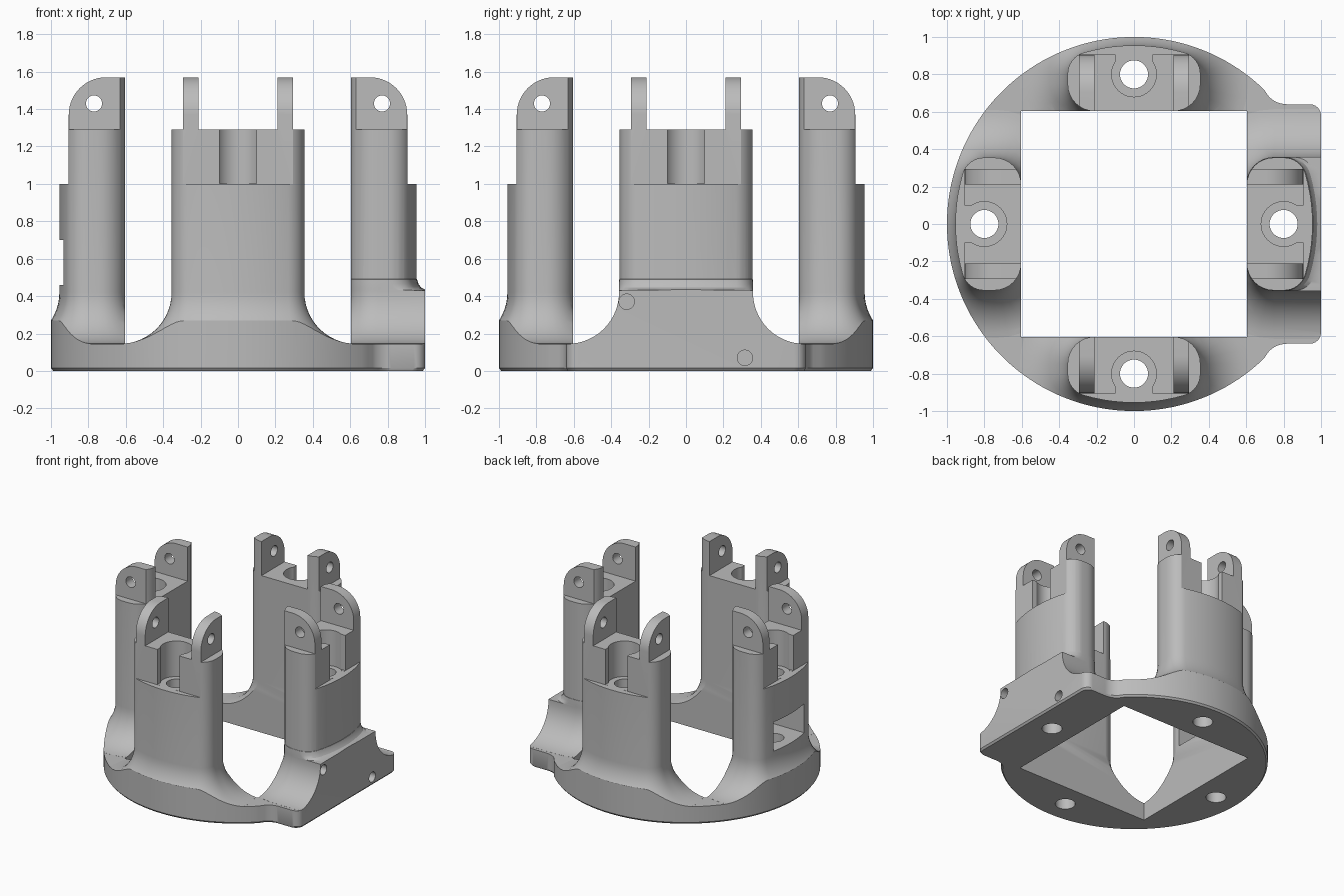
import bpy, bmesh
from math import sin, cos, radians, sqrt, asin, atan2, degrees, pi
from mathutils import Matrix

cube = bpy.data.objects.get("Cube")
if cube:
    bpy.data.objects.remove(cube, do_unlink=True)

grey = bpy.data.materials.new("plain_grey")
grey.use_nodes = True
colour = (0.5, 0.5, 0.5, 1)
grey.diffuse_color = colour
grey.node_tree.nodes["Principled BSDF"].inputs["Base Color"].default_value = colour


# --- helpers -------------------------------------------------------------
def loft(name, rings):
    """Closed solid through rings of 3D points, all with the same count."""
    bm = bmesh.new()
    loops = [[bm.verts.new(p) for p in ring] for ring in rings]
    n = len(loops[0])
    for a, b in zip(loops, loops[1:]):
        for i in range(n):
            j = (i + 1) % n
            bm.faces.new((a[i], a[j], b[j], b[i]))
    bm.faces.new(loops[0][::-1])
    bm.faces.new(loops[-1])
    bmesh.ops.recalc_face_normals(bm, faces=bm.faces)
    mesh = bpy.data.meshes.new(name)
    bm.to_mesh(mesh)
    bm.free()
    mesh.materials.append(grey)
    ob = bpy.data.objects.new(name, mesh)
    bpy.context.collection.objects.link(ob)
    return ob


def prism(name, pts, lo, hi, axis="z"):
    place = {"x": lambda u, v, t: (t, u, v), "z": lambda u, v, t: (u, v, t)}[axis]
    return loft(name, [[place(u, v, t) for u, v in pts] for t in (lo, hi)])


def box(x0, x1, y0, y1, z0, z1):
    return prism("box", [(x0, y0), (x1, y0), (x1, y1), (x0, y1)], z0, z1)


def arc(cx, cy, r, a0, a1, n):
    steps = [radians(a0 + (a1 - a0) * i / n) for i in range(n + 1)]
    return [(cx + r * cos(a), cy + r * sin(a)) for a in steps]


def rod(u, v, r, lo, hi, axis="z"):
    return prism("rod", arc(u, v, r, 0, 360, 40)[:-1], lo, hi, axis)


def combine(ob, other, how):
    mod = ob.modifiers.new(how, "BOOLEAN")
    mod.operation, mod.object, mod.solver = how, other, "EXACT"
    bpy.context.view_layer.objects.active = ob
    bpy.ops.object.modifier_apply(modifier=mod.name)
    bpy.data.objects.remove(other, do_unlink=True)


def cut(ob, other):
    combine(ob, other, "DIFFERENCE")


# --- tower cross-section, grown by d and stretched outwards by s ----------
HALF, INNER, OUTER, CORNER = 0.355, 0.605, 0.955, 0.12
cx = HALF - CORNER
cy = sqrt((OUTER - CORNER) ** 2 - cx ** 2)
turn = degrees(atan2(cy, cx))


def section(z, d=0.0, s=0.0):
    r, k = CORNER + d, 0.145
    ix, iy = HALF - k, INNER + k - 0.002
    pts = arc(cx, cy + s, r, 0, turn, 8)
    pts += arc(0, s, OUTER + d, turn, 180 - turn, 10)[1:-1]
    pts += arc(-cx, cy + s, r, 180 - turn, 180, 8)
    pts += arc(-ix, iy, k + d, 180, 270, 8)
    pts += arc(ix, iy, k + d, 270, 360, 8)
    return [(x, y, z) for x, y in pts]


# Concave flare where a tower meets the base
FLARE, SLAB = 0.275, 0.145
flare = []
for i in range(14):
    a = radians(4 + 86 * i / 13)
    flare.append((SLAB + FLARE - FLARE * cos(a), FLARE - FLARE * sin(a)))


# --- one tower, reaching along +y -----------------------------------------
def make_tower():
    rings = [section(0.05, flare[0][1])]
    rings += [section(z, d) for z, d in flare] + [section(1.57)]
    ob = loft("tower", rings)
    cut(ob, box(-0.5, 0.5, 0.905, 1.2, 1.0, 1.7))        # outer shelf
    cut(ob, box(-0.21, 0.21, 0.4, 1.2, 1.29, 1.7))       # gap between lugs
    for side in (-1, 1):
        x0, x1 = sorted((side * 0.295, side * 0.5))
        cut(ob, box(x0, x1, 0.4, 1.2, 1.29, 1.7))        # shoulders
    round_off = arc(0.705, 1.37, 0.2, 0, 90, 14) + [(0.705, 1.7), (1.1, 1.7), (1.1, 1.37)]
    cut(ob, prism("round_off", round_off, -0.6, 0.6, "x"))
    cut(ob, rod(0.77, 1.43, 0.043, -0.6, 0.6, "x"))      # pin hole
    cut(ob, rod(0, 0.8, 0.12, 0.998, 1.5))               # screw head bore
    cut(ob, box(-0.1, 0.1, 0.8, 1.2, 1.001, 1.5))        # open slot
    return ob


# --- base slab, towers and mounting pad joined into one body --------------
frame = box(-1.3, 1.3, -1.3, 1.3, -0.1, SLAB)
frame.name = frame.data.name = "four_tower_frame"

tower = make_tower()
for quarter in range(4):
    copy = bpy.data.objects.new("tower_copy", tower.data.copy())
    bpy.context.collection.objects.link(copy)
    copy.data.transform(Matrix.Rotation(quarter * pi / 2, 4, "Z"))
    combine(frame, copy, "UNION")
bpy.data.objects.remove(tower, do_unlink=True)

eps = 0.003
rings = [section(0.05, flare[0][1] + eps, 0.3)]
rings += [section(z, d + eps, 0.3) for z, d in flare]
rings += [section(0.43, eps, 0.3), section(0.432, eps, 0.05), section(0.445, eps, 0.022),
          section(0.465, eps, 0.007), section(0.49, 0.002), section(0.495, -0.01)]
pad = loft("mounting_pad", rings)
pad.data.transform(Matrix.Rotation(-pi / 2, 4, "Z"))
combine(frame, pad, "UNION")

# Trim everything to the round outline with its squared-off pad side
half = arc(0.94, 0.58, 0.06, 0, 90, 6) + arc(0.82, 0.78, 0.14, 270, 225, 6)
outline = half + arc(0, 0, 1, 46, 314, 110) + [(x, -y) for x, y in half[::-1]]
envelope = loft("envelope", [[(x * k, y * k, z) for x, y in outline]
                             for z, k in ((0, 0.988), (0.015, 1), (1.8, 1))])
combine(frame, envelope, "INTERSECT")

# Square opening, screw holes, window and pad holes
cut(frame, box(-INNER, INNER, -INNER, INNER, -0.2, 2))
for x, y in ((0.8, 0), (-0.8, 0), (0, 0.8), (0, -0.8)):
    cut(frame, rod(x, y, 0.075, -0.2, 1.2))
cut(frame, box(-1.2, -0.5, -0.2, 0.2, 0.46, 0.7))
for y, z in ((-0.317, 0.37), (0.315, 0.07)):
    cut(frame, rod(y, z, 0.041, 0.8, 1.2, "x"))

bpy.ops.object.select_all(action="DESELECT")
frame.select_set(True)
bpy.context.view_layer.objects.active = frame
bpy.ops.object.shade_smooth_by_angle(angle=radians(28))
